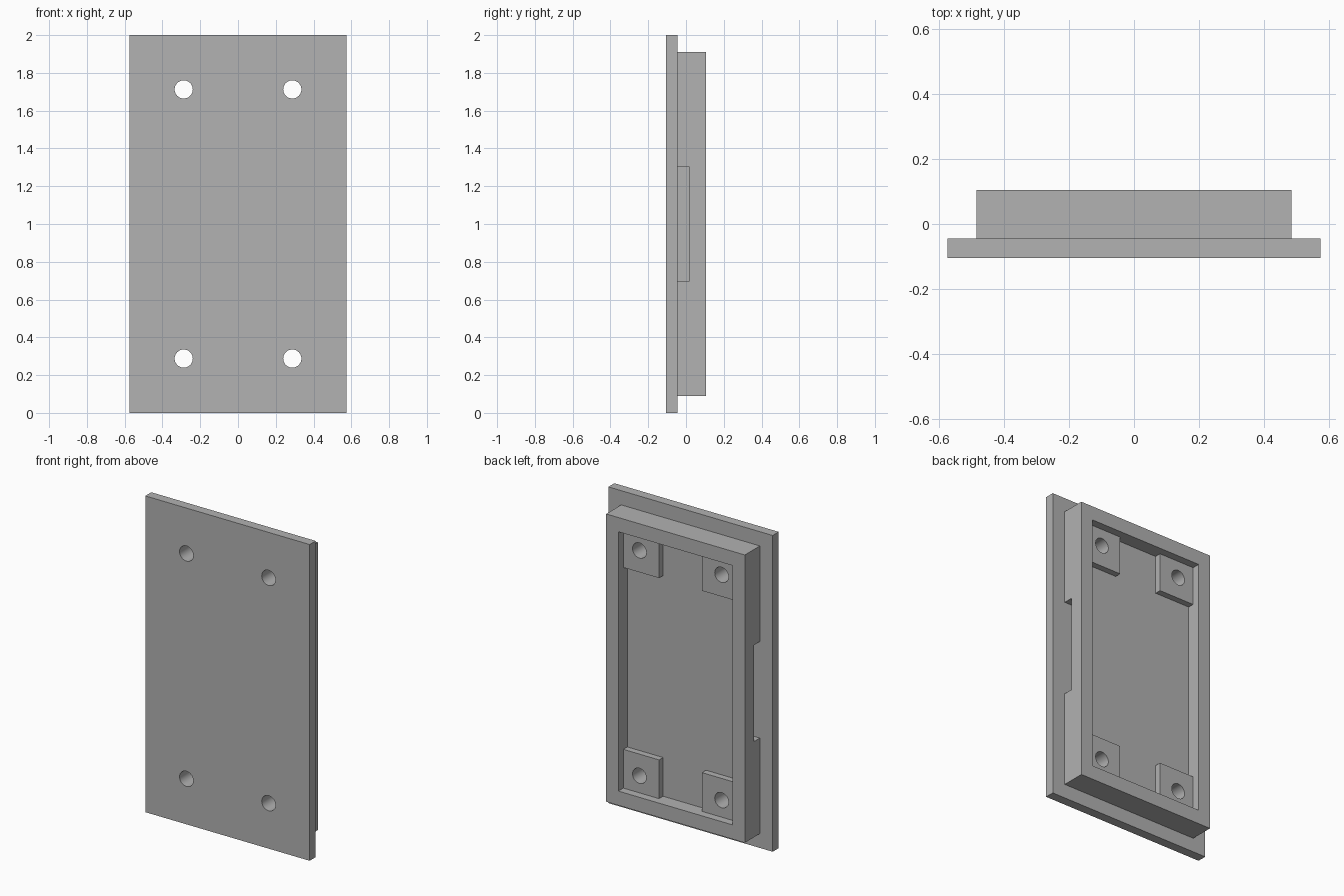
import bpy
from math import radians

cube = bpy.data.objects.get("Cube")
if cube:
    bpy.data.objects.remove(cube, do_unlink=True)

grey = bpy.data.materials.new("plain grey")
grey.use_nodes = True
colour = (0.445, 0.445, 0.445, 1)
grey.diffuse_color = colour
grey.node_tree.nodes["Principled BSDF"].inputs["Base Color"].default_value = colour


def box(name, x, y, z):
    """Box spanning the given (low, high) ranges."""
    spans = (x, y, z)
    bpy.ops.mesh.primitive_cube_add(size=1, location=[(a + b) / 2 for a, b in spans])
    ob = bpy.context.object
    ob.name = name
    ob.scale = [b - a for a, b in spans]
    bpy.ops.object.transform_apply(location=True, rotation=True, scale=True)
    ob.data.materials.append(grey)
    return ob


def combine(target, tool, operation):
    """Apply a boolean and discard the tool."""
    tool.hide_render = True
    mod = target.modifiers.new("shape", 'BOOLEAN')
    mod.operation, mod.solver, mod.object = operation, 'EXACT', tool
    bpy.context.view_layer.objects.active = target
    bpy.ops.object.modifier_apply(modifier=mod.name)
    bpy.data.objects.remove(tool, do_unlink=True)


FRONT, STEP, FLOOR, PAD, BACK = -0.105, -0.045, 0.015, 0.055, 0.105
MID = 1.0
CORNERS = [(sx, sz) for sx in (-1, 1) for sz in (-1, 1)]

# Front plate with the raised tray behind it
panel = box("cover_panel", (-0.575, 0.575), (FRONT, STEP), (0, 2))
combine(panel, box("tray", (-0.485, 0.485), (STEP - 0.02, BACK), (0.09, 1.91)), 'UNION')

# Hollow of the tray
combine(panel, box("hollow", (-0.4, 0.4), (FLOOR, BACK + 0.1), (0.18, 1.82)), 'DIFFERENCE')

# Clip slots in the two long sides
for side in (-1, 1):
    x = sorted((side * 0.4, side * 0.53))
    combine(panel, box("clip_slot", x, (STEP, FLOOR), (0.695, 1.305)), 'DIFFERENCE')

# Screw pads in the corners of the hollow
for sx, sz in CORNERS:
    x = sorted((sx * 0.15, sx * 0.42))
    z = sorted((MID + sz * 0.575, MID + sz * 0.84))
    combine(panel, box("screw_pad", x, (FLOOR - 0.02, PAD), z), 'UNION')

# Screw holes through pads and plate
for sx, sz in CORNERS:
    bpy.ops.mesh.primitive_cylinder_add(
        vertices=48, radius=0.048, depth=0.6,
        location=(sx * 0.2875, 0, MID + sz * 0.7125), rotation=(radians(90), 0, 0))
    drill = bpy.context.object
    drill.data.materials.append(grey)
    combine(panel, drill, 'DIFFERENCE')

# Smooth hole walls, crisp edges elsewhere
bpy.ops.object.select_all(action='DESELECT')
panel.select_set(True)
bpy.context.view_layer.objects.active = panel
bpy.ops.object.shade_smooth_by_angle(angle=radians(30))
